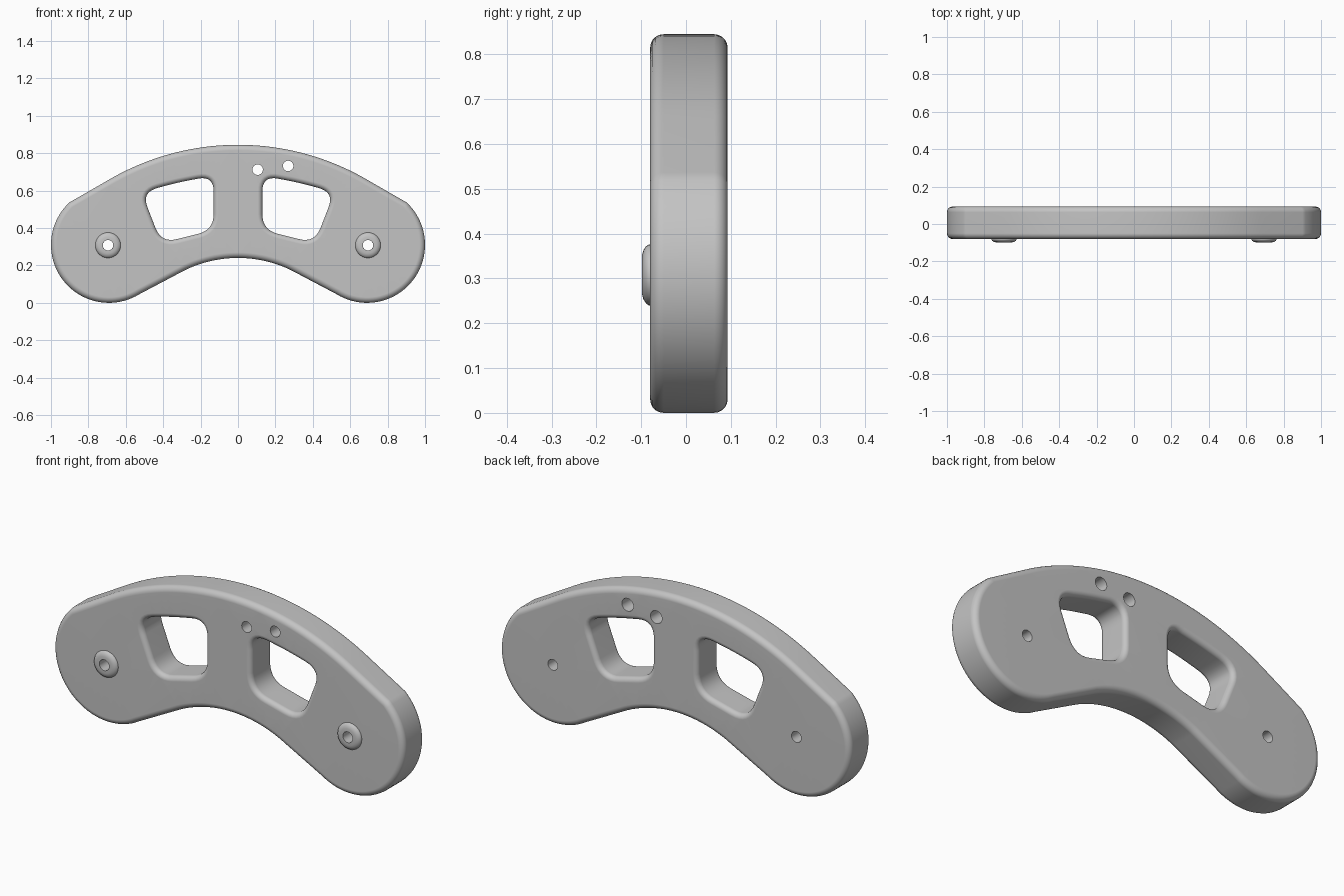
import bpy, bmesh, math
from mathutils import Vector

cube = bpy.data.objects.get("Cube")
if cube:
    bpy.data.objects.remove(cube, do_unlink=True)

FRONT, BACK = -0.08, 0.093

grey = bpy.data.materials.new("plain grey")
grey.use_nodes = True
colour = (0.55, 0.55, 0.55, 1)
grey.diffuse_color = colour
grey.node_tree.nodes["Principled BSDF"].inputs["Base Color"].default_value = colour


def arc(cx, cz, r, a0, a1, n):
    angles = [math.radians(a0 + (a1 - a0) * i / n) for i in range(n + 1)]
    return [Vector((cx + r * math.cos(a), cz + r * math.sin(a))) for a in angles]


def circle(cx, cz, r, n=24):
    return arc(cx, cz, r, 0, 360, n)[:-1]


def mirror(points):
    return [Vector((-p.x, p.y)) for p in reversed(points)]


def rounded(corners, cut, n=8):
    """Polygon with each corner replaced by a smooth curve."""
    pts = []
    for i, c in enumerate(corners):
        a, b = corners[i - 1], corners[(i + 1) % len(corners)]
        p, q = c + (a - c).normalized() * cut, c + (b - c).normalized() * cut
        for k in range(n + 1):
            t = k / n
            pts.append(p * (1 - t) ** 2 + c * 2 * t * (1 - t) + q * t * t)
    return pts


def fillet(r, n=5):
    """Inset and depth pairs from the front face to the back face."""
    steps = [math.pi / 2 * k / n for k in range(n + 1)]
    half = [(r * (1 - math.sin(a)), r * (1 - math.cos(a))) for a in steps]
    return [(d, FRONT + y) for d, y in half] + [(d, BACK - y) for d, y in reversed(half)]


def wall(bm, points, rings, sign):
    """Sweep a counter-clockwise loop through rings; return the end edges."""
    n = len(points)
    loops = []
    for d, y in rings:
        loop = []
        for i, p in enumerate(points):
            t = (points[(i + 1) % n] - points[i - 1]).normalized()
            q = p + Vector((-t.y, t.x)) * d * sign
            loop.append(bm.verts.new((q.x, y, q.y)))
        loops.append(loop)
    for a, b in zip(loops, loops[1:]):
        for i in range(n):
            j = (i + 1) % n
            bm.faces.new((a[i], a[j], b[j], b[i]))
    return [[bm.edges.get((l[i], l[(i + 1) % n])) for i in range(n)]
            for l in (loops[0], loops[-1])]


def finish(bm, name):
    bmesh.ops.recalc_face_normals(bm, faces=bm.faces)
    for f in bm.faces:
        f.smooth = True
    for e in bm.edges:
        e.smooth = e.calc_face_angle(0) < math.radians(35)
    mesh = bpy.data.meshes.new(name)
    bm.to_mesh(mesh)
    bm.free()
    mesh.materials.append(grey)
    obj = bpy.data.objects.new(name, mesh)
    bpy.context.collection.objects.link(obj)
    return obj


# Outline: broad top arc, two round ends, hollow lower arc
top_r, low_r = 1.37, 0.65
top_a = math.degrees(math.acos(0.70 / top_r))
low_a = math.degrees(math.acos(0.28 / low_r))
top = arc(0, 0.845 - top_r, top_r, top_a, 180 - top_a, 40)
end = arc(0.69, 0.31, 0.31, -122, 47, 40)
hollow = arc(0, 0.24 - low_r, low_r, 180 - low_a, low_a, 24)
outline = end + top + mirror(end) + hollow

# Window openings
window = rounded([Vector(c) for c in
                  ((0.13, 0.39), (0.41, 0.32), (0.515, 0.59), (0.34, 0.64), (0.13, 0.68))], 0.085)

# Curved plate with windows, cord holes and screw holes
bm = bmesh.new()
walls = [wall(bm, outline, fillet(0.03), 1)]
for w in (window, mirror(window)):
    walls.append(wall(bm, w, fillet(0.025), -1))
for x, z in ((0.105, 0.712), (0.268, 0.732)):
    walls.append(wall(bm, circle(x, z, 0.028), [(0, FRONT), (0.005, BACK)], -1))
for x in (-0.695, 0.695):
    walls.append(wall(bm, circle(x, 0.308, 0.028), [(0, FRONT), (0, BACK)], -1))
for side in (0, 1):
    bmesh.ops.triangle_fill(bm, use_beauty=True,
                            edges=[e for w in walls for e in w[side]],
                            normal=(0, 2 * side - 1, 0))
plate = finish(bm, "curved_plate")
plate.modifiers.new("even_shading", 'WEIGHTED_NORMAL').keep_sharp = True

# Low domed collars around the screw holes
collar = [(0.040, FRONT + 0.002), (0.040, -0.083), (0.036, -0.089),
          (0.027, -0.095), (0.016, -0.098), (0, -0.098), (0, FRONT + 0.002)]
for name, x in (("right_collar", -0.695), ("left_collar", 0.695)):
    bm = bmesh.new()
    wall(bm, circle(x, 0.308, 0.028, 32), collar, -1)
    finish(bm, name)
